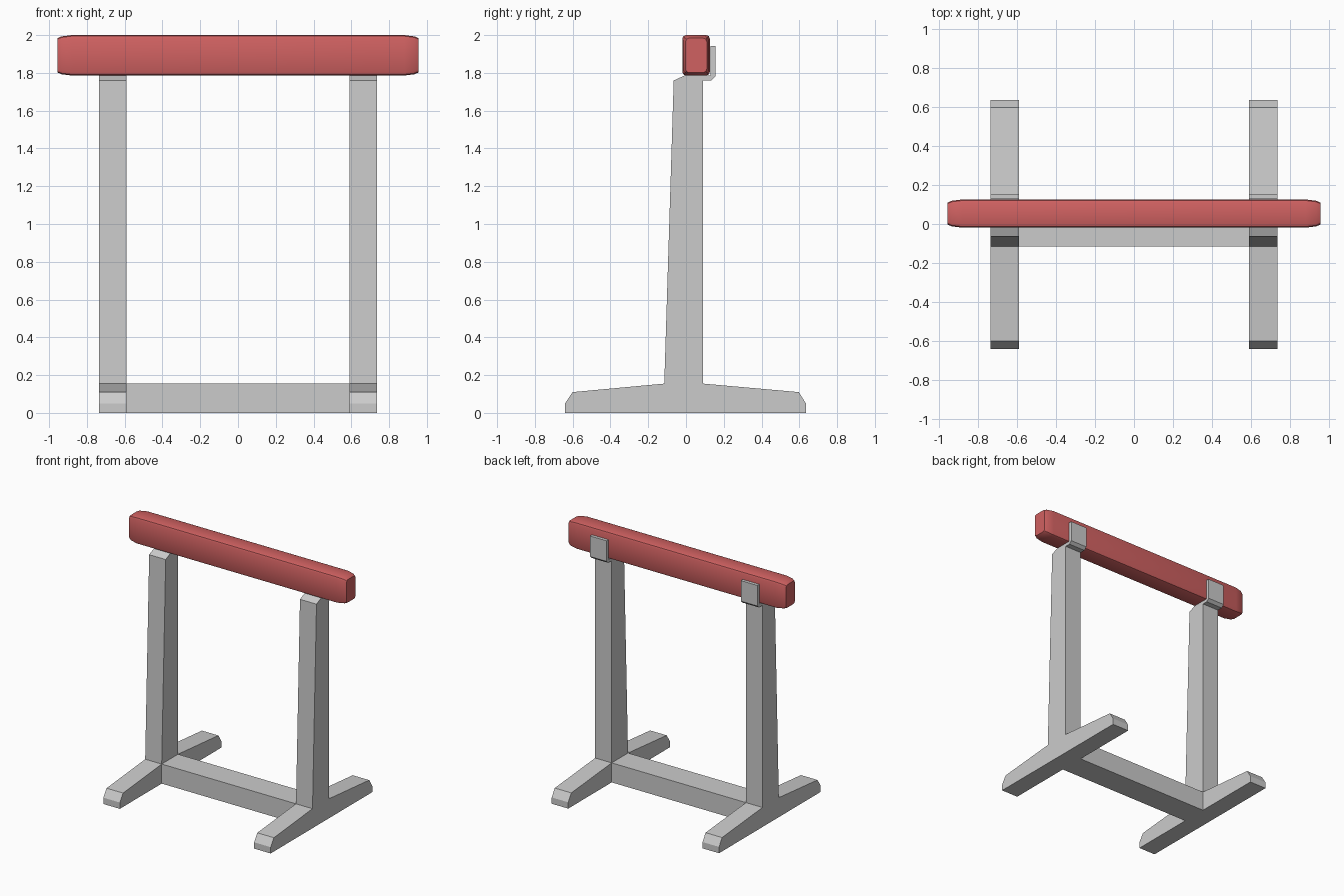
import bpy, bmesh

if "Cube" in bpy.data.objects:
    bpy.data.objects.remove(bpy.data.objects["Cube"])


def loft(name, rings):
    """Skin a list of equal-length rings of points and cap both ends."""
    bm = bmesh.new()
    loops = [[bm.verts.new(p) for p in ring] for ring in rings]
    for a, b in zip(loops, loops[1:]):
        for i in range(len(a)):
            j = (i + 1) % len(a)
            bm.faces.new((a[i], a[j], b[j], b[i]))
    bm.faces.new(loops[0])
    bm.faces.new(loops[-1])
    bmesh.ops.recalc_face_normals(bm, faces=bm.faces)
    mesh = bpy.data.meshes.new(name)
    bm.to_mesh(mesh)
    bm.free()
    ob = bpy.data.objects.new(name, mesh)
    bpy.context.collection.objects.link(ob)
    return ob


def extrude_x(name, profile, x0, x1):
    return loft(name, [[(x, y, z) for y, z in profile] for x in (x0, x1)])


# Side supports: foot, tapering post and hooked bracket in one profile
support = [(-0.64, 0), (0.635, 0), (0.635, 0.05), (0.597, 0.11),
           (0.09, 0.155), (0.09, 1.76), (0.133, 1.76), (0.155, 1.78),
           (0.155, 1.943), (0.13, 1.943), (0.13, 1.785), (-0.01, 1.785),
           (-0.065, 1.76), (-0.115, 0.155), (-0.60, 0.11), (-0.64, 0.05)]
for side, sign in (("left", -1), ("right", 1)):
    extrude_x(side + "_support", support, sign * 0.59, sign * 0.735)

# Floor crossbar between the supports
bar = [(-0.115, 0), (0.09, 0), (0.09, 0.155), (-0.115, 0.155)]
extrude_x("floor_crossbar", bar, -0.59, 0.59)


# Padded beam: rounded rectangle section, narrowing at both ends
def section(x, inset):
    hy, hz = 0.0725 - inset, 0.107 - inset
    c, d = 0.018, 0.0055
    quarter = [(hy, hz - c), (hy - d, hz - d), (hy - c, hz)]
    pts = quarter + [(-y, z) for y, z in quarter[::-1]]
    pts += [(-y, -z) for y, z in pts]
    return [(x, 0.0535 + y, 1.893 + z) for y, z in pts]


stations = [(0.88, 0), (0.935, 0.007), (0.955, 0.016)]
ends = [(-x, i) for x, i in stations[::-1]] + stations
beam = loft("top_beam", [section(x, i) for x, i in ends])
red = bpy.data.materials.new("red_paint")
red.diffuse_color = (0.63, 0.12, 0.12, 1)
red.use_nodes = True
red.node_tree.nodes["Principled BSDF"].inputs["Base Color"].default_value = red.diffuse_color
beam.data.materials.append(red)
bpy.context.view_layer.objects.active = beam
beam.select_set(True)
bpy.ops.object.shade_smooth_by_angle(angle=0.6)
